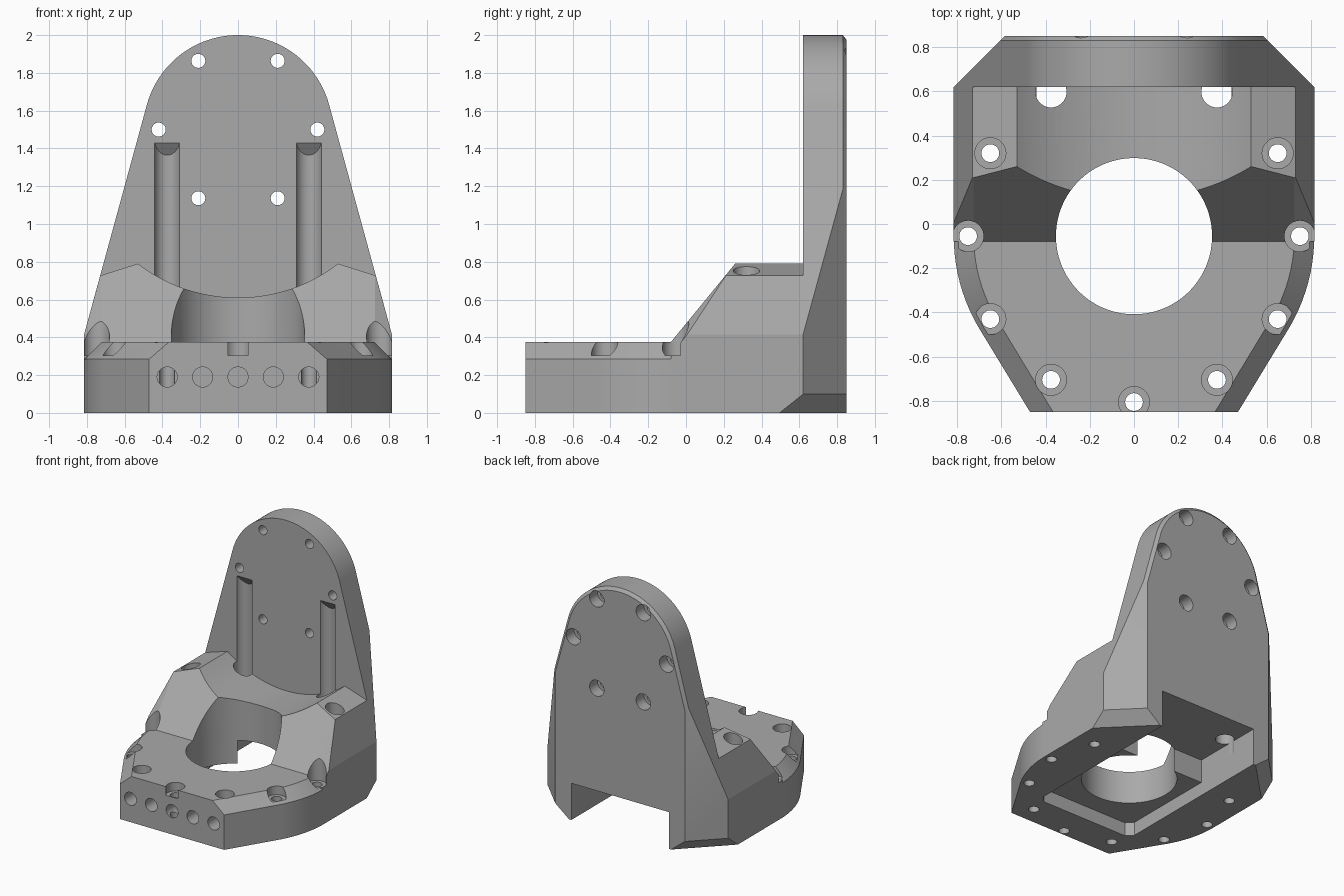
import bpy, bmesh
from math import sin, cos, radians
from mathutils import Vector

cube = bpy.data.objects.get("Cube")
if cube:
    bpy.data.objects.remove(cube, do_unlink=True)

GREY = (0.4, 0.4, 0.4, 1)
mat = bpy.data.materials.new("machined_grey")
mat.use_nodes = True
mat.diffuse_color = GREY
mat.node_tree.nodes["Principled BSDF"].inputs["Base Color"].default_value = GREY

HALF = 0.815                      # half width of the body
BOLT_Y, BOLT_R = -0.055, 0.75     # bolt circle, shared with the main bore
ARC_Z, ARC_R, TANGENT = 1.5, 0.5, 15.3


def loft(bm, rings):
    """Closed solid through rings of equal length."""
    loops = [[bm.verts.new(p) for p in ring] for ring in rings]
    n = len(loops[0])
    for a, b in zip(loops, loops[1:]):
        for i in range(n):
            j = (i + 1) % n
            bm.faces.new((a[i], a[j], b[j], b[i]))
    bm.faces.new(loops[0][::-1])
    bm.faces.new(loops[-1])


def lathe(bm, origin, axis, steps, n=64):
    """Stepped round solid: (distance along axis, radius) pairs."""
    q = Vector(axis).to_track_quat("Z", "Y")
    angles = [radians(360 * (i + 0.5) / n) for i in range(n)]
    loft(bm, [[Vector(origin) + q @ Vector((r * cos(a), r * sin(a), h))
               for a in angles] for h, r in steps])


def cut(bm, point, normal):
    """Remove everything on the normal side and close the cut."""
    geom = bm.verts[:] + bm.edges[:] + bm.faces[:]
    res = bmesh.ops.bisect_plane(bm, geom=geom, dist=1e-5, plane_co=point,
                                 plane_no=normal, clear_outer=True)
    edges = [e for e in res["geom_cut"]
             if isinstance(e, bmesh.types.BMEdge) and len(e.link_faces) < 2]
    bmesh.ops.holes_fill(bm, edges=edges)


def cut_both(bm, point, normal):
    for s in (1, -1):
        cut(bm, (s * point[0], *point[1:]), (s * normal[0], *normal[1:]))


def make(name, bm):
    bmesh.ops.recalc_face_normals(bm, faces=bm.faces[:])
    me = bpy.data.meshes.new(name)
    bm.to_mesh(me)
    bm.free()
    me.materials.append(mat)
    ob = bpy.data.objects.new(name, me)
    bpy.context.collection.objects.link(ob)
    return ob


def boolean(target, tool, operation="DIFFERENCE"):
    mod = target.modifiers.new("boolean", "BOOLEAN")
    mod.operation, mod.solver, mod.object = operation, "EXACT", tool
    tool.hide_render = True
    bpy.context.view_layer.update()
    with bpy.context.temp_override(object=target, active_object=target):
        bpy.ops.object.modifier_apply(modifier=mod.name)
    bpy.data.objects.remove(tool, do_unlink=True)


def mirrored(half):
    return half + [(-x, y) for x, y in reversed(half)]


# Base: round-sided plan with tapered front and chamfered top rim
def base_ring(z, inset):
    r = HALF - inset
    half = [(0.47 - inset / cos(radians(30)), -0.85)]
    half += [(r * cos(radians(a)), BOLT_Y + r * sin(radians(a)))
             for a in range(-30, 1, 3)]
    half.append((r, 0.1))
    return [(x, y, z) for x, y in mirrored(half)]


bm = bmesh.new()
loft(bm, [base_ring(0, 0), base_ring(0.285, 0), base_ring(0.375, 0.09)])
body = make("bracket_body", bm)

# Saddle block: sloped front, leaning sides and a concave trough
bm = bmesh.new()
side = [(-0.08, 0), (-0.08, 0.375), (0.26, 0.79), (0.7, 0.79), (0.7, 0)]
loft(bm, [[(x, y, z) for y, z in side] for x in (-HALF, HALF)])
cut_both(bm, (HALF, 0, 0.415), (1, 0, 0.274))
cut_both(bm, (0.53, 0, 0.79), (0.06, 0, 0.19))
a, b, c = Vector((HALF, -0.1, 0.285)), Vector((0.73, 0.21, 0.725)), Vector((0.725, -0.08, 0.375))
normal = (b - a).cross(c - a)
cut_both(bm, a, normal if normal.x > 0 else -normal)
block = make("saddle_block", bm)
bm = bmesh.new()
lathe(bm, (0, 0, 1.48), (0, 1, 0), [(-0.6, 0.87), (1, 0.87)], 128)
boolean(block, make("trough_cutter", bm))


# Upright plate: round top, tangent sides, small chamfer on the back rim
def plate_ring(y, inset):
    r, n = ARC_R - inset, 24
    half = [(HALF - inset, 0), (HALF - inset, 0.415)]
    for i in range(n):
        t = radians(TANGENT + (90 - TANGENT) * i / n)
        half.append((r * cos(t), ARC_Z + r * sin(t)))
    left = [(-x, z) for x, z in reversed(half)]
    return [(x, y, z) for x, z in half + [(0, ARC_Z + r)] + left]


bm = bmesh.new()
loft(bm, [plate_ring(0.62, 0), plate_ring(0.83, 0), plate_ring(0.85, 0.025)])
plate = make("upright_plate", bm)

boolean(body, block, "UNION")
boolean(body, plate, "UNION")

# Rear corner chamfers, and the undercut below them
bm = bmesh.new()
bm.from_mesh(body.data)
cut_both(bm, (HALF, 0.62, 0), (1, 1, 0))
cut_both(bm, (HALF, 0.495, 0), (1, 1, -1.26))
bmesh.ops.recalc_face_normals(bm, faces=bm.faces[:])
bm.to_mesh(body.data)
bm.free()

# Main bore
bm = bmesh.new()
lathe(bm, (0, BOLT_Y, 0), (0, 0, 1), [(-0.1, 0.353), (1.2, 0.353)], 96)
boolean(body, make("bore_cutter", bm))

# Underside pocket, deeper and open at the rear
bm = bmesh.new()
pocket = [(-0.57, -0.1), (-0.57, 0.11), (0.25, 0.11), (0.25, 0.3), (1, 0.3), (1, -0.1)]
loft(bm, [[(x, y, z) for y, z in pocket] for x in (-0.44, 0.44)])
cut_both(bm, (0.44, -0.52, 0), (1, -1, 0))
boolean(body, make("pocket_cutter", bm))

# Vertical grooves with slanted upper ends
bm = bmesh.new()
for x in (-0.375, 0.375):
    lathe(bm, (x, 0.597, 0), (0, 0, 1), [(0.2, 0.07), (1.8, 0.07)])
cut(bm, (0, 0.62, 1.43), (0, 1.4, 1))
boolean(body, make("groove_cutter", bm))

# Counterbored base holes on the bolt circle
bm = bmesh.new()
for angle in range(-210, 31, 30):
    t = radians(angle)
    lathe(bm, (BOLT_R * cos(t), BOLT_Y + BOLT_R * sin(t), 0), (0, 0, 1),
          [(-0.1, 0.04), (0.305, 0.04), (0.305, 0.07), (1, 0.07)], 48)
boolean(body, make("base_hole_cutter", bm))

# Counterbored plate holes, sunk from the back
bm = bmesh.new()
for i in range(6):
    t = radians(60 * i)
    lathe(bm, (0.42 * cos(t), 0.5, 1.5 + 0.42 * sin(t)), (0, 1, 0),
          [(0, 0.037), (0.25, 0.037), (0.25, 0.065), (0.5, 0.065)], 48)
boolean(body, make("plate_hole_cutter", bm))

# Row of blind holes in the front edge
bm = bmesh.new()
for i in range(-2, 3):
    lathe(bm, (i * 0.1875, -1, 0.19), (0, 1, 0), [(0, 0.053), (0.3, 0.053)], 48)
boolean(body, make("front_hole_cutter", bm))

# Smooth round walls, crisp edges
bpy.ops.object.select_all(action="DESELECT")
body.select_set(True)
bpy.context.view_layer.objects.active = body
bpy.ops.object.shade_smooth_by_angle(angle=radians(12))
